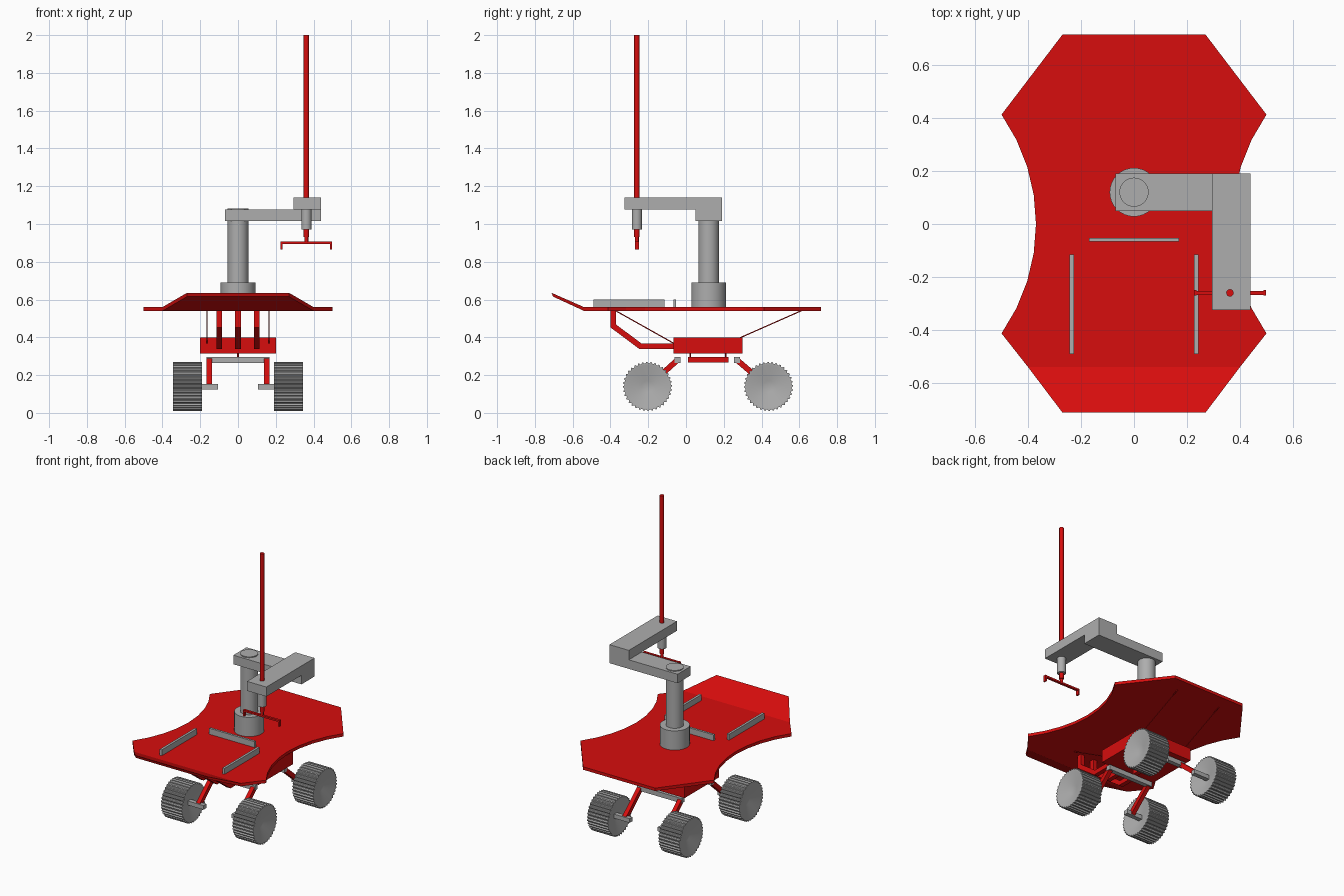
import bpy, bmesh, math
from mathutils import Vector

cube = bpy.data.objects.get("Cube")
if cube:
    bpy.data.objects.remove(cube, do_unlink=True)


def material(name, colour):
    m = bpy.data.materials.new(name)
    m.use_nodes = True
    m.diffuse_color = colour
    m.node_tree.nodes["Principled BSDF"].inputs["Base Color"].default_value = colour
    return m


red = material("red paint", (0.68, 0.004, 0.004, 1))
grey = material("grey metal", (0.42, 0.42, 0.42, 1))


def finish(bm, name, mat, smooth=False):
    bmesh.ops.recalc_face_normals(bm, faces=bm.faces)
    mesh = bpy.data.meshes.new(name)
    bm.to_mesh(mesh)
    bm.free()
    mesh.materials.append(mat)
    ob = bpy.data.objects.new(name, mesh)
    bpy.context.collection.objects.link(ob)
    if smooth:
        bpy.ops.object.select_all(action='DESELECT')
        ob.select_set(True)
        bpy.context.view_layer.objects.active = ob
        bpy.ops.object.shade_smooth_by_angle(angle=math.radians(35))
    return ob


def box(name, mat, x, y, z):
    """Box from (min, max) pairs."""
    bm = bmesh.new()
    bmesh.ops.create_cube(bm, size=1)
    for v in bm.verts:
        v.co = [lo + (c + 0.5) * (hi - lo) for c, (lo, hi) in zip(v.co, (x, y, z))]
    return finish(bm, name, mat)


def rod(name, mat, a, b, r, sides=24):
    """Cylinder between two points; four sides give a square bar."""
    a, b = Vector(a), Vector(b)
    bm = bmesh.new()
    bmesh.ops.create_cone(bm, cap_ends=True, segments=sides, radius1=r, radius2=r,
                          depth=(b - a).length)
    ob = finish(bm, name, mat, sides > 8)
    ob.location = (a + b) / 2
    ob.rotation_euler = (b - a).to_track_quat('Z', 'Y').to_euler()
    return ob


def ribbon(name, mat, path, x, half, thick):
    """Square tube following a (y, z) path, mitred at its bends."""
    pts = [Vector(p) for p in path]
    bm = bmesh.new()
    rings = []
    for i, p in enumerate(pts):
        d0 = (p - pts[i - 1]).normalized() if i else (pts[1] - p).normalized()
        d1 = (pts[i + 1] - p).normalized() if i < len(pts) - 1 else d0
        n = Vector((-(d0 + d1).y, (d0 + d1).x)).normalized()
        n *= thick / 2 / max(0.3, n.dot(Vector((-d0.y, d0.x))))
        rings.append([bm.verts.new((x + s * half, *(p + t * n)))
                      for s, t in ((-1, -1), (1, -1), (1, 1), (-1, 1))])
    for a, b in zip(rings, rings[1:]):
        for j in range(4):
            k = (j + 1) % 4
            bm.faces.new((a[j], a[k], b[k], b[j]))
    bm.faces.new(rings[0])
    bm.faces.new(rings[-1])
    return finish(bm, name, mat)


# Waisted deck with a raised front flap, built from rows across the width
R, HALF = 0.721, math.asin(0.413 / 0.721)
rows = [(-0.712, 0.27), (-0.54, 0.40)]
for i in range(9):
    a = -HALF + i * HALF / 4
    rows.append((R * math.sin(a), 0.37 + R * (1 - math.cos(a))))
rows.append((0.715, 0.27))
bm = bmesh.new()
loops = []
for y, w in rows:
    z = 0.56 + max(0, -0.54 - y) * 0.44
    shift = 0.008 if y < -0.6 else 0
    loops.append([bm.verts.new(c) for c in ((-w, y + shift, z - 0.02), (w, y + shift, z - 0.02),
                                            (w, y, z), (-w, y, z))])
for a, b in zip(loops, loops[1:]):
    for j in range(4):
        k = (j + 1) % 4
        bm.faces.new((a[j], a[k], b[k], b[j]))
bm.faces.new(loops[0])
bm.faces.new(loops[-1])
finish(bm, "deck", red)

# Rails on the deck
for name, s in (("left_rail", 1), ("right_rail", -1)):
    box(name, grey, (s * 0.235 - 0.008, s * 0.235 + 0.008), (-0.49, -0.115), (0.56, 0.6))
box("cross_rail", grey, (-0.17, 0.17), (-0.067, -0.052), (0.56, 0.6))

# Body, its front support tubes and bracing wires
box("body", red, (-0.2, 0.2), (-0.067, 0.3), (0.315, 0.4))
for x in (-0.1, 0, 0.1):
    ribbon("support_tube", red, [(-0.06, 0.352), (-0.24, 0.352), (-0.385, 0.46), (-0.385, 0.545)],
           x, 0.015, 0.03)
for s in (-1, 1):
    rod("front_wire", red, (s * 0.165, -0.38, 0.545), (s * 0.165, -0.05, 0.36), 0.003, 6)
    rod("rear_wire", red, (s * 0.165, 0.62, 0.545), (s * 0.165, 0.28, 0.395), 0.003, 6)

# Keel bar hung on pins
box("keel_bar", red, (-0.016, 0.016), (0.01, 0.225), (0.266, 0.296))
for y in (0.022, 0.21):
    rod("keel_pin", red, (0, y, 0.29), (0, y, 0.32), 0.004, 8)


def wheel(name, cx, cy, cz):
    """Ribbed tyre with a dished hub on both faces."""
    teeth, half = 36, 0.077
    count = teeth * 4
    bm = bmesh.new()
    profile = [(-0.045, 0.03), (-half, 0.112), (-half, None),
               (half, None), (half, 0.112), (0.045, 0.03)]
    rings = []
    for x, r in profile:
        ring = []
        for i in range(count):
            a = math.tau * i / count
            rr = r or (0.13 if i % 4 < 2 else 0.122)
            ring.append(bm.verts.new((x, rr * math.cos(a), rr * math.sin(a))))
        rings.append(ring)
    for a, b in zip(rings, rings[1:]):
        for i in range(count):
            k = (i + 1) % count
            bm.faces.new((a[i], a[k], b[k], b[i]))
    bm.faces.new(rings[0])
    bm.faces.new(rings[-1])
    ob = finish(bm, name, grey, True)
    ob.location = (cx, cy, cz)


# Crossbars, legs, axles and wheels
for end, bar_y, wheel_y in (("front", -0.045, -0.204), ("rear", 0.27, 0.437)):
    box(end + "_crossbar", grey, (-0.168, 0.168), (bar_y - 0.015, bar_y + 0.015), (0.265, 0.297))
    for side, s in (("left", 1), ("right", -1)):
        ribbon(f"{end}_{side}_leg", red, [(bar_y, 0.28), (wheel_y, 0.137)], s * 0.152, 0.014, 0.03)
        box(f"{end}_{side}_axle", grey, sorted((s * 0.105, s * 0.23)),
            (wheel_y - 0.015, wheel_y + 0.015), (0.124, 0.152))
        wheel(f"{end}_{side}_wheel", s * 0.267, wheel_y, 0.14)

# Two-link arm on a column
rod("column_base", grey, (0, 0.12, 0.555), (0, 0.12, 0.69), 0.092, 32)
rod("column", grey, (0, 0.12, 0.68), (0, 0.12, 1.082), 0.055, 32)
box("lower_arm", grey, (-0.07, 0.44), (0.05, 0.19), (1.015, 1.076))
box("upper_arm", grey, (0.295, 0.44), (-0.325, 0.19), (1.076, 1.14))

# Mast, its sleeve and the gripper
X, Y = 0.362, -0.26
rod("sleeve", grey, (X, Y, 0.97), (X, Y, 1.08), 0.027)
rod("mast", red, (X, Y, 0.93), (X, Y, 2.0), 0.014, 16)
rod("gripper_neck", red, (X, Y, 0.895), (X, Y, 0.935), 0.01, 16)
box("gripper_bar", red, (0.226, 0.498), (Y - 0.008, Y + 0.008), (0.895, 0.907))
for x in (0.226, 0.488):
    box("gripper_finger", red, (x, x + 0.01), (Y - 0.01, Y + 0.01), (0.865, 0.907))
